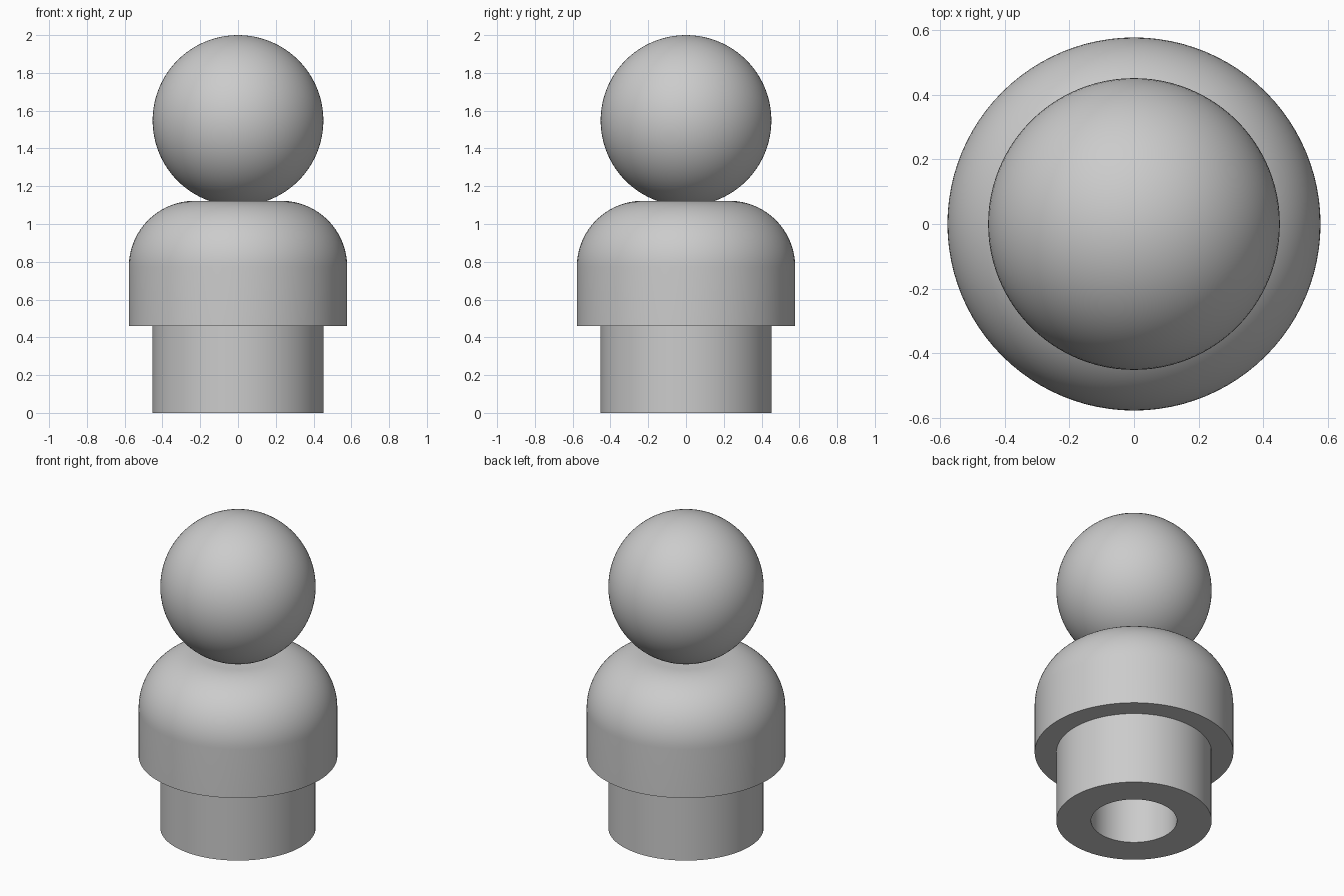
import bpy
import math

if "Cube" in bpy.data.objects:
    bpy.data.objects.remove(bpy.data.objects["Cube"], do_unlink=True)

GREY = 0.6
SEGMENTS = 96

material = bpy.data.materials.new("plain grey")
material.use_nodes = True
material.diffuse_color = (GREY, GREY, GREY, 1)
material.node_tree.nodes["Principled BSDF"].inputs["Base Color"].default_value = (GREY, GREY, GREY, 1)


def finish(obj, name):
    obj.name = name
    obj.data.materials.append(material)
    bpy.ops.object.select_all(action="DESELECT")
    obj.select_set(True)
    bpy.context.view_layer.objects.active = obj
    bpy.ops.object.shade_smooth_by_angle(angle=math.radians(35))


def lathe(name, profile, closed):
    """Revolve (radius, z) points about z; a point on the axis becomes a pole."""
    verts, faces, rings = [], [], []
    for r, z in profile:
        count = SEGMENTS if r > 0 else 1
        rings.append([len(verts) + i for i in range(count)])
        for i in range(count):
            a = math.tau * i / SEGMENTS
            verts.append((r * math.cos(a), r * math.sin(a), z))
    pairs = list(zip(rings, rings[1:]))
    if closed:
        pairs.append((rings[-1], rings[0]))
    for low, high in pairs:
        for i in range(SEGMENTS):
            j = (i + 1) % SEGMENTS
            corners = [low[i % len(low)], low[j % len(low)],
                       high[j % len(high)], high[i % len(high)]]
            faces.append(list(dict.fromkeys(corners)))
    mesh = bpy.data.meshes.new(name)
    mesh.from_pydata(verts, [], faces)
    obj = bpy.data.objects.new(name, mesh)
    bpy.context.collection.objects.link(obj)
    finish(obj, name)


head_r = 0.452
bore_r = 0.25
body_r, body_low, body_top, fillet = 0.578, 0.46, 1.123, 0.35

# Hollow base tube
lathe("base_tube", [(head_r, 0), (head_r, body_low), (bore_r, body_low), (bore_r, 0)], True)

# Body with broad rounded shoulders
shoulder = []
for k in range(25):
    a = math.pi / 2 * k / 24
    shoulder.append((body_r - fillet + fillet * math.cos(a),
                     body_top - fillet + fillet * math.sin(a)))
lathe("body", [(0, body_low), (body_r, body_low)] + shoulder + [(0, body_top)], False)

# Round head
bpy.ops.mesh.primitive_uv_sphere_add(segments=SEGMENTS, ring_count=48, radius=head_r,
                                     location=(0, 0, 2 - head_r))
finish(bpy.context.object, "head")
